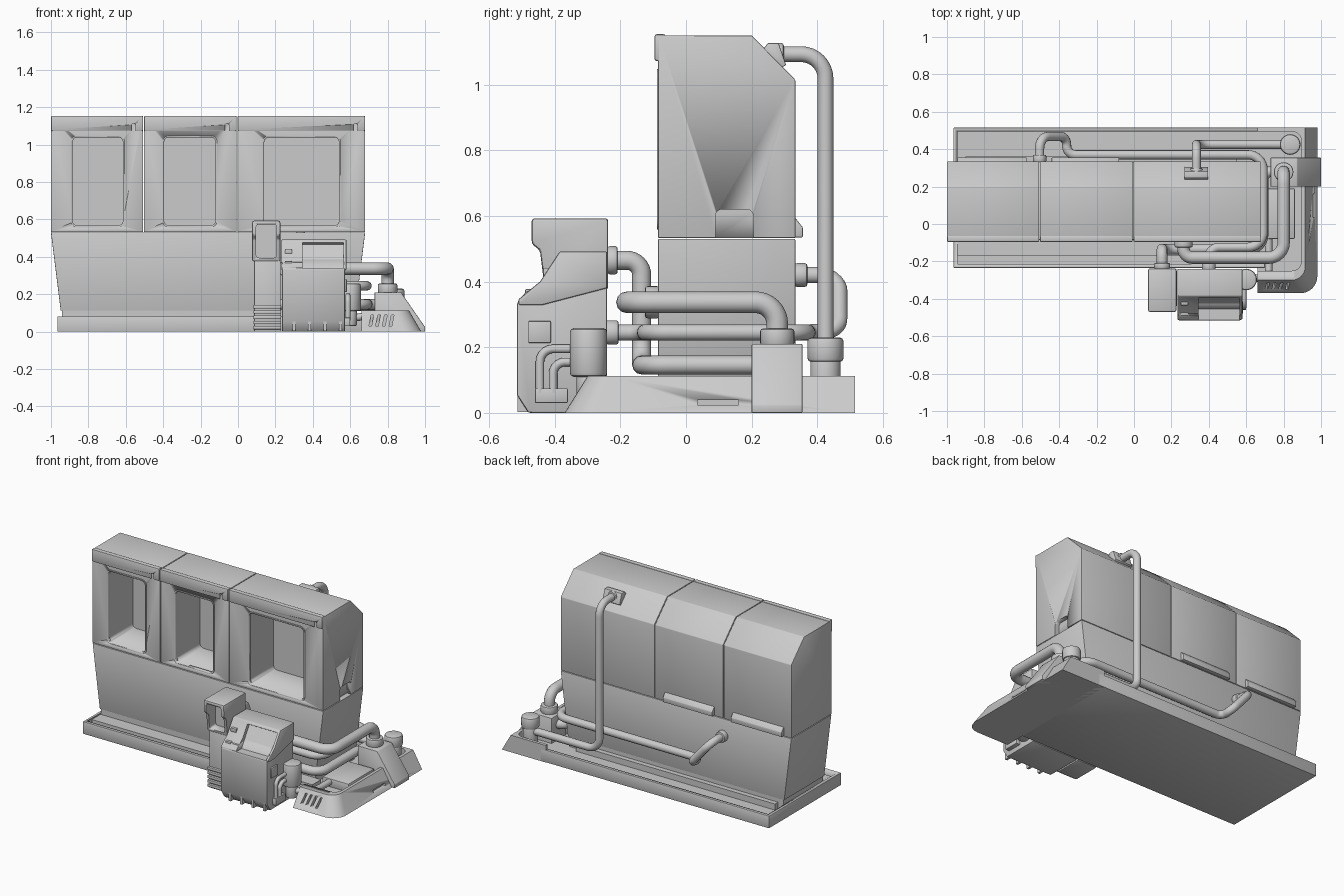
import bpy, bmesh, math
from mathutils import Vector

AX = {'x': lambda p, t: (t, p[0], p[1]),
      'y': lambda p, t: (p[0], t, p[1]),
      'z': lambda p, t: (p[0], p[1], t)}

def loft(name, ring_a, ring_b, bevel=0.0):
    bm = bmesh.new()
    a = [bm.verts.new(p) for p in ring_a]
    b = [bm.verts.new(p) for p in ring_b]
    n = len(a)
    bm.faces.new(a)
    bm.faces.new(b[::-1])
    for i in range(n):
        bm.faces.new((a[i], b[i], b[(i + 1) % n], a[(i + 1) % n]))
    bmesh.ops.recalc_face_normals(bm, faces=bm.faces)
    if bevel:
        sharp = [e for e in bm.edges if e.calc_face_angle(0) > 0.6]
        bmesh.ops.bevel(bm, geom=sharp, offset=bevel, segments=2, profile=0.5, affect='EDGES')
    me = bpy.data.meshes.new(name)
    bm.to_mesh(me)
    bm.free()
    ob = bpy.data.objects.new(name, me)
    bpy.context.collection.objects.link(ob)
    return smooth(ob)

def smooth(ob):
    bpy.ops.object.select_all(action='DESELECT')
    ob.select_set(True)
    bpy.context.view_layer.objects.active = ob
    bpy.ops.object.shade_smooth_by_angle(angle=math.radians(32))
    return ob

def prism(name, pts, axis, a, b, bevel=0.0):
    return loft(name, [AX[axis](p, a) for p in pts], [AX[axis](p, b) for p in pts], bevel)

def box(name, x0, x1, y0, y1, z0, z1, bevel=0.0):
    return prism(name, [(x0, y0), (x1, y0), (x1, y1), (x0, y1)], 'z', z0, z1, bevel)

def rrect(a0, a1, b0, b1, r, n=5):
    pts = []
    for k, (cx, cy) in enumerate([(a1 - r, b1 - r), (a0 + r, b1 - r), (a0 + r, b0 + r), (a1 - r, b0 + r)]):
        for i in range(n + 1):
            t = math.pi / 2 * (k + i / n)
            pts.append((cx + r * math.cos(t), cy + r * math.sin(t)))
    return pts

def cut(ob, cutter, keep=False):
    cutter.hide_render = True
    m = ob.modifiers.new('cut', 'BOOLEAN')
    m.operation, m.solver, m.object = 'DIFFERENCE', 'EXACT', cutter
    bpy.context.view_layer.objects.active = ob
    bpy.ops.object.modifier_apply(modifier=m.name)
    if not keep:
        bpy.data.objects.remove(cutter)

def cyl(name, p0, p1, r, bevel=0.008):
    d = Vector(p1) - Vector(p0)
    q = d.to_track_quat('Z', 'Y')
    ring = [q @ Vector((r * math.cos(i * math.pi / 16), r * math.sin(i * math.pi / 16), 0)) for i in range(32)]
    return loft(name, [v + Vector(p0) for v in ring], [v + Vector(p1) for v in ring], bevel)

def pipe(name, pts, r, bend=0.08):
    P = [Vector(p) for p in pts]
    path = [P[0]]
    for a, b, c in zip(P, P[1:], P[2:]):
        d0, d1 = a - b, c - b
        k = min(bend, d0.length * 0.48, d1.length * 0.48)
        s, e = b + d0.normalized() * k, b + d1.normalized() * k
        h0, h1 = s.lerp(b, 0.55), e.lerp(b, 0.55)
        for i in range(9):
            t = i / 8
            path.append(s * (1-t)**3 + h0 * 3*t*(1-t)**2 + h1 * 3*t*t*(1-t) + e * t**3)
    path.append(P[-1])
    cu = bpy.data.curves.new(name, 'CURVE')
    cu.dimensions, cu.bevel_depth, cu.bevel_resolution, cu.use_fill_caps = '3D', r, 4, True
    sp = cu.splines.new('POLY')
    sp.points.add(len(path) - 1)
    for q, v in zip(sp.points, path):
        q.co = (*v, 1)
    ob = bpy.data.objects.new(name, cu)
    bpy.context.collection.objects.link(ob)
    bpy.ops.object.select_all(action='DESELECT')
    ob.select_set(True)
    bpy.context.view_layer.objects.active = ob
    bpy.ops.object.convert(target='MESH')
    return smooth(bpy.context.object)

# drip tray
tray = box('base_tray', -0.965, 0.70, -0.235, 0.515, 0, 0.082, 0.004)
cut(tray, box('cutter', -0.945, 0.8, -0.215, 0.495, 0.045, 0.2))

# right-hand tray extension with sloped outer sides and rounded front corner
def foot(x1, y0, r, z):
    arc = [(x1 - r + r * math.sin(t), y0 + r - r * math.cos(t)) for t in [i * math.pi / 16 for i in range(9)]]
    return [(p[0], p[1], z) for p in [(0.66, y0)] + arc + [(x1, 0.515), (0.66, 0.515)]]
ext = loft('tray_extension', foot(0.98, -0.37, 0.09, 0), foot(0.915, -0.30, 0.07, 0.112))
cut(ext, prism('cutter', rrect(0.4, 0.895, -0.25, 0.495, 0.05), 'z', 0.045, 0.3))
for i in range(4):
    x = 0.70 + i * 0.036
    cut(ext, prism('cutter', [(x, 0.03), (x + 0.014, 0.03), (x + 0.026, 0.09), (x + 0.012, 0.09)], 'y', -0.5, -0.305))
cut(ext, box('cutter', 0.945, 1.1, 0.035, 0.16, 0.024, 0.04))
box('recess_slab', 0.67, 0.86, -0.08, 0.19, 0.04, 0.098, 0.006)

# lower tub, plinth and rear sill
prism('lower_tub', [(-1, 0.53), (-0.948, 0.112), (0.628, 0.112), (0.68, 0.53)], 'y', -0.085, 0.333, 0.003)
box('tub_plinth', -0.94, 0.62, -0.08, 0.328, 0.03, 0.115)
box('front_sill', -0.945, 0.66, -0.17, -0.08, 0.03, 0.075)
box('rear_sill', -0.9, 0.55, 0.32, 0.36, 0.03, 0.085)

# three upper cabinets with deep window recesses and top trims
profile = [(-0.085, 0.533), (-0.085, 1.15), (0.2, 1.15), (0.333, 1.015), (0.333, 0.533)]
modules = [(-1, -0.507, -0.885, -0.615), (-0.503, -0.007, -0.395, -0.12), (-0.003, 0.68, 0.14, 0.54)]
for i, (x0, x1, w0, w1) in enumerate(modules):
    cab = prism(f'upper_cabinet_{i}', profile, 'x', x0, x1, 0.003)
    frame = prism(f'window_frame_{i}', rrect(w0 - 0.009, w1 + 0.009, 0.558, 1.048, 0.035), 'y', -0.089, -0.07)
    hole = prism('cutter', rrect(w0, w1, 0.567, 1.039, 0.027), 'y', -0.2, 0.17)
    cut(cab, hole, True)
    cut(frame, hole)
    trim = box(f'top_trim_{i}', x0, x1, -0.096, -0.062, 1.072, 1.154, 0.007)
    cut(trim, prism('cutter', rrect(x1 - 0.063, x1 - 0.04, 1.03, 1.112, 0.01), 'y', -0.2, -0.084))
    if i == 2:
        cut(cab, prism('cutter', rrect(0.09, 0.205, 0.45, 0.62, 0.02), 'x', 0.65, 0.8))

# rear pull ledges
for i, (x0, x1) in enumerate([(-0.945, -0.575), (-0.44, -0.08)]):
    prism(f'rear_ledge_{i}', [(0.325, 0.535), (0.356, 0.535), (0.356, 0.565), (0.335, 0.592), (0.325, 0.592)], 'x', x0, x1, 0.003)

# control station with sloped screen niche
body = prism('control_body', [(-0.48, 0), (-0.515, 0.055), (-0.515, 0.335), (-0.487, 0.37),
             (-0.44, 0.385), (-0.24, 0.385), (-0.24, 0)], 'x', 0.235, 0.572, 0.006)
cap = prism('control_cap', [(-0.51, 0.328), (-0.512, 0.345), (-0.445, 0.40), (-0.385, 0.492),
            (-0.24, 0.492), (-0.24, 0.38), (-0.44, 0.328)], 'x', 0.232, 0.58, 0.006)
niche = prism('cutter', [(-0.6, 0.338), (-0.455, 0.338), (-0.375, 0.465), (-0.41, 0.486), (-0.6, 0.486)], 'x', 0.345, 0.565)
cut(body, niche, True)
cut(cap, niche)
for i, z in enumerate((0.365, 0.43)):
    y = -0.49 + (z - 0.365) * 0.85
    box(f'control_latch_{i}', 0.25, 0.29, y, y + 0.06, z - 0.012, z + 0.012, 0.003)
for i in range(4):
    x = 0.30 + i * 0.083
    prism(f'foot_rib_{i}', [(-0.514, 0.003), (-0.514, 0.06), (-0.44, 0.06), (-0.44, 0.003)], 'x', x - 0.008, x + 0.008)
box('side_connector_box', 0.56, 0.582, -0.48, -0.412, 0.213, 0.28, 0.003)
box('side_terminal_block', 0.56, 0.60, -0.46, -0.36, 0.03, 0.075, 0.004)
for i, y in enumerate((-0.445, -0.405)):
    pipe(f'side_hose_{i}', [(0.588, y, 0.06), (0.588, y, 0.195 - 0.04 * i), (0.588, -0.33, 0.195 - 0.04 * i)], 0.013, 0.04)

# monitor column with hooded head and bottom fins
box('monitor_column', 0.086, 0.228, -0.425, -0.24, 0, 0.385, 0.006)
for i in range(5):
    z = 0.012 + i * 0.028
    box(f'column_fin_{i}', 0.083, 0.23, -0.44, -0.25, z, z + 0.018, 0.003)
head = prism('monitor_head', [(-0.47, 0.593), (-0.47, 0.515), (-0.445, 0.495), (-0.43, 0.375),
             (-0.237, 0.375), (-0.237, 0.593)], 'x', 0.076, 0.226, 0.009)
cut(head, prism('cutter', rrect(0.097, 0.207, 0.395, 0.573, 0.015), 'y', -0.6, -0.37))

# filter canister beside the control station
cyl('filter_canister', (0.6, -0.297, 0.11), (0.6, -0.297, 0.258), 0.057, 0.012)
cyl('filter_neck', (0.6, -0.297, 0.03), (0.6, -0.297, 0.12), 0.036)
pipe('filter_hose', [(0.6, -0.29, 0.07), (0.72, -0.29, 0.09), (0.72, -0.2, 0.075), (0.72, -0.05, 0.075)], 0.02, 0.05)

# pump block and corner canister
prism('pump_block', [(0.73, 0.02), (0.73, 0.21), (0.872, 0.21), (1.0, 0.025), (1.0, 0), (0.74, 0)], 'y', 0.2, 0.355, 0.004)
cyl('pump_collar', (0.8, 0.278, 0.205), (0.8, 0.278, 0.257), 0.052)
cyl('corner_canister_neck', (0.835, 0.425, 0.04), (0.835, 0.425, 0.17), 0.046)
cyl('corner_canister_cap', (0.835, 0.425, 0.155), (0.835, 0.425, 0.23), 0.055, 0.012)

# pipes
pipe('pressure_pipe', [(0.265, -0.08, 0.337), (0.265, -0.18, 0.337), (0.8, -0.18, 0.337), (0.8, 0.278, 0.337), (0.8, 0.278, 0.2)], 0.033)
pipe('monitor_pipe', [(0.15, -0.23, 0.465), (0.15, -0.135, 0.465), (0.15, -0.135, 0.146), (0.69, -0.135, 0.146),
     (0.69, 0.28, 0.146), (0.78, 0.28, 0.146)], 0.029)
pipe('return_pipe', [(-0.505, 0.33, 0.42), (-0.505, 0.467, 0.42), (-0.36, 0.467, 0.25), (-0.36, 0.37, 0.245),
     (0.69, 0.37, 0.245), (0.69, -0.125, 0.245), (0.4, -0.125, 0.245), (0.4, -0.24, 0.245)], 0.025)
pipe('tall_rear_pipe', [(0.333, 0.27, 1.093), (0.333, 0.425, 1.093), (0.333, 0.425, 0.135), (0.82, 0.425, 0.135)], 0.024)

# pipe couplings and rear mounting plate
for n, p0, p1, r in [('cabinet_coupling', (0.265, -0.125, 0.337), (0.265, -0.08, 0.337), 0.049),
                     ('monitor_coupling', (0.15, -0.24, 0.465), (0.15, -0.208, 0.465), 0.043),
                     ('control_coupling', (0.4, -0.245, 0.245), (0.4, -0.205, 0.245), 0.037),
                     ('rear_coupling', (-0.505, 0.33, 0.42), (-0.505, 0.37, 0.42), 0.036),
                     ('top_coupling', (0.333, 0.255, 1.093), (0.333, 0.298, 1.093), 0.034)]:
    cyl(n, p0, p1, r)
prism('rear_mount_plate', [(0.232, 1.105), (0.25, 1.127), (0.282, 1.127), (0.305, 1.06), (0.288, 1.05)], 'x', 0.27, 0.396, 0.003)
